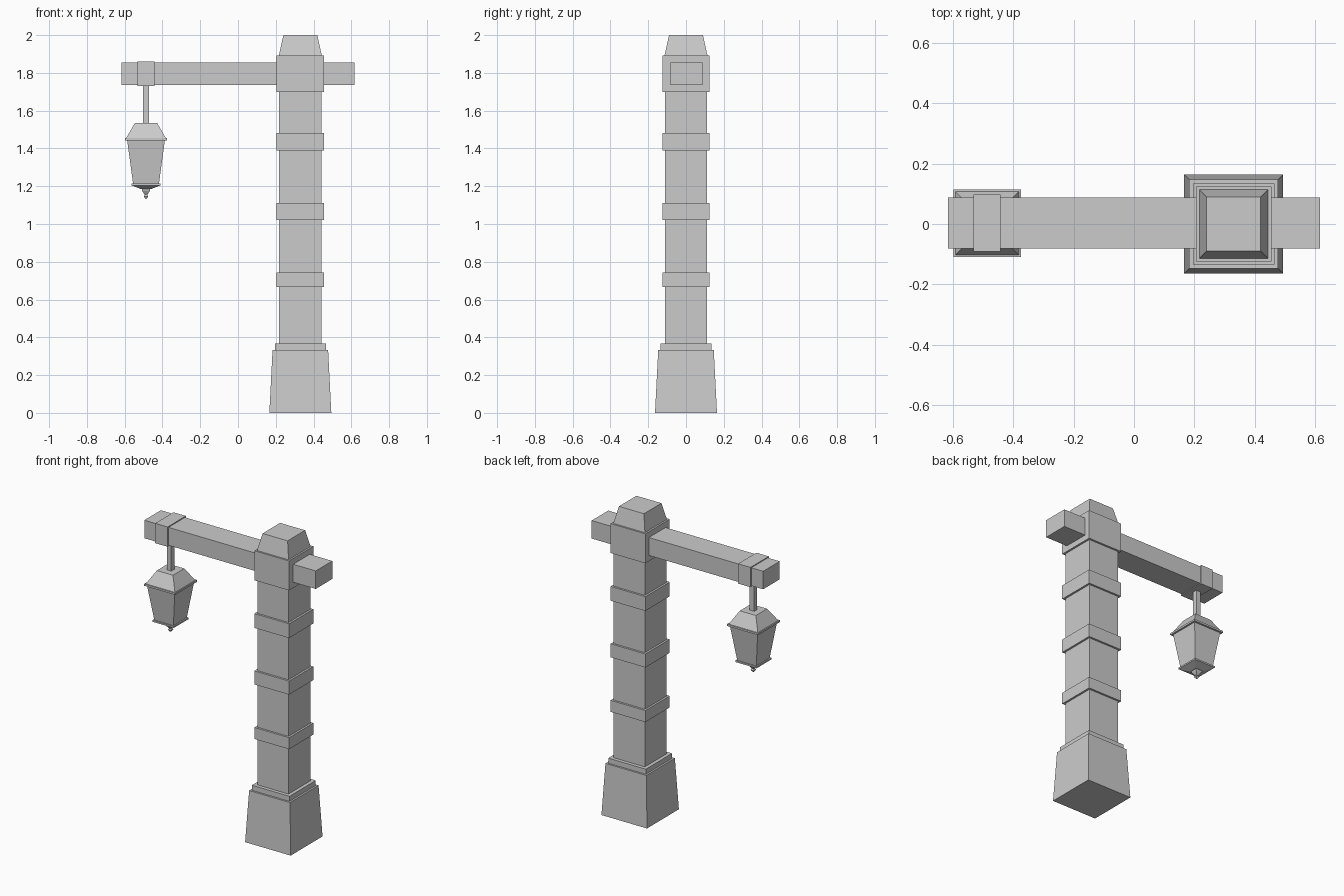
import bpy, bmesh

if "Cube" in bpy.data.objects:
    bpy.data.objects.remove(bpy.data.objects["Cube"])

POST_X = 0.33
LAMP_X = -0.487


def square_stack(name, x, y, rings):
    """Loft square rings given as (z, half width), bottom to top."""
    bm = bmesh.new()
    loops = []
    for z, h in rings:
        loops.append([bm.verts.new((x + sx * h, y + sy * h, z))
                      for sx, sy in ((-1, -1), (1, -1), (1, 1), (-1, 1))])
    for a, b in zip(loops, loops[1:]):
        for i in range(4):
            j = (i + 1) % 4
            bm.faces.new((a[i], a[j], b[j], b[i]))
    bm.faces.new(loops[0][::-1])
    bm.faces.new(loops[-1])
    bmesh.ops.recalc_face_normals(bm, faces=bm.faces)
    mesh = bpy.data.meshes.new(name)
    bm.to_mesh(mesh)
    bm.free()
    obj = bpy.data.objects.new(name, mesh)
    bpy.context.collection.objects.link(obj)
    return obj


def box(name, lo, hi):
    mid = [(a + b) / 2 for a, b in zip(lo, hi)]
    bpy.ops.mesh.primitive_cube_add(size=1, location=mid)
    obj = bpy.context.object
    obj.name = name
    obj.scale = [b - a for a, b in zip(lo, hi)]
    return obj


# Tapered foot with a small step on top
square_stack("base", POST_X, 0, [(0, 0.164), (0.334, 0.147), (0.334, 0.135), (0.367, 0.135)])

# Post shaft and its raised bands
square_stack("post", POST_X, 0, [(0.36, 0.112), (1.71, 0.112)])
for i, (z0, z1) in enumerate([(0.667, 0.742), (1.022, 1.11), (1.39, 1.483)]):
    square_stack(f"band_{i + 1}", POST_X, 0, [(z0, 0.125), (z1, 0.125)])

# Head block and tapered cap
square_stack("post_head", POST_X, 0, [(1.70, 0.125), (1.892, 0.125)])
square_stack("post_cap", POST_X, 0, [(1.89, 0.114), (2.0, 0.09)])

# Cross beam and the collar that carries the lantern
box("beam", (-0.617, -0.082, 1.737), (0.617, 0.088, 1.854))
box("beam_collar", (-0.532, -0.091, 1.731), (-0.443, 0.097, 1.86))

# Hanging rod
square_stack("hanging_rod", LAMP_X, 0.002, [(1.52, 0.016), (1.74, 0.016)])

# Lantern roof with thin eave
square_stack("lantern_roof", LAMP_X, 0.002,
             [(1.443, 0.112), (1.455, 0.112), (1.455, 0.105), (1.536, 0.058)])

# Lantern body
square_stack("lantern_body", LAMP_X, 0.002, [(1.21, 0.068), (1.445, 0.1)])

# Bottom plate and pointed finial
square_stack("lantern_bottom", LAMP_X, 0.002, [(1.186, 0.03), (1.205, 0.077), (1.215, 0.077)])
square_stack("finial", LAMP_X, 0.002,
             [(1.132, 0.002), (1.146, 0.012), (1.155, 0.007), (1.168, 0.016), (1.178, 0.022), (1.19, 0.022)])
